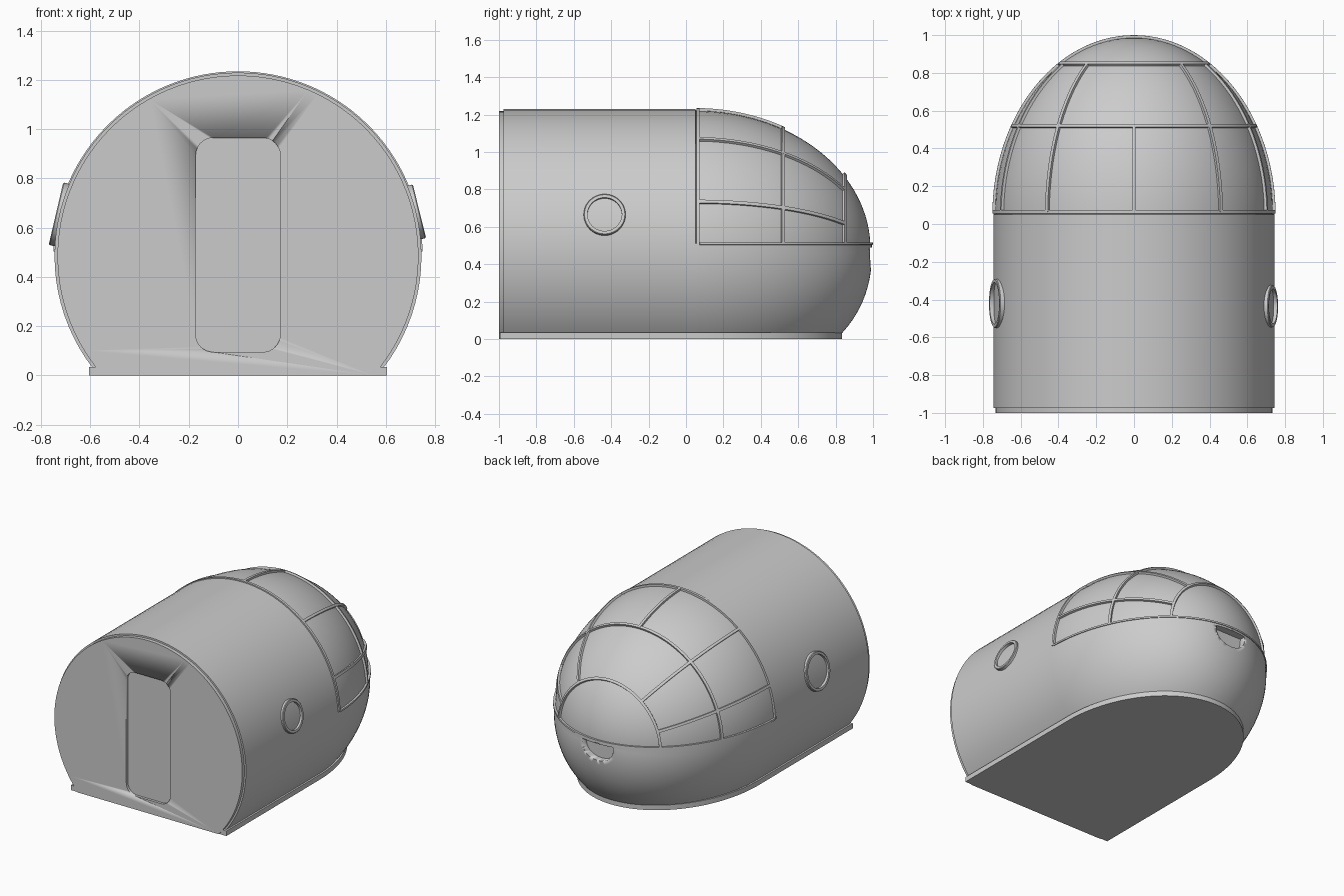
import bpy, bmesh
from math import sin, cos, asin, pi, sqrt, radians
from mathutils import Vector, Matrix

if "Cube" in bpy.data.objects:
    bpy.data.objects.remove(bpy.data.objects["Cube"])

R, C = 0.745, 0.485       # hull radius and axis height
Y0, A = 0.05, 0.945       # nose start and nose length
SILL = 0.51               # lower edge of the canopy


def make(name, bm, smooth=True):
    bmesh.ops.recalc_face_normals(bm, faces=bm.faces)
    me = bpy.data.meshes.new(name)
    bm.to_mesh(me)
    bm.free()
    ob = bpy.data.objects.new(name, me)
    bpy.context.collection.objects.link(ob)
    bpy.ops.object.select_all(action='DESELECT')
    ob.select_set(True)
    bpy.context.view_layer.objects.active = ob
    if smooth:
        bpy.ops.object.shade_smooth_by_angle(angle=radians(30))
    return ob


def loft(bm, rings, closed=True):
    """Bridge rings of points; returns the vertex rings."""
    vs = [[bm.verts.new(p) for p in r] for r in rings]
    n = len(vs[0])
    for a, b in zip(vs, vs[1:]):
        for i in range(n if closed else n - 1):
            j = (i + 1) % n
            bm.faces.new((a[i], a[j], b[j], b[i]))
    return vs


def prism(name, outline, a, b, place):
    """Extrude a 2D outline between a and b; place(u, v, w) gives 3D."""
    bm = bmesh.new()
    vs = loft(bm, [[place(u, v, w) for u, v in outline] for w in (a, b)])
    for r in vs:
        bm.faces.new(r)
    return make(name, bm)


def cut(ob, cutter):
    cutter.hide_render = True
    m = ob.modifiers.new("cut", 'BOOLEAN')
    m.operation, m.solver, m.object = 'DIFFERENCE', 'EXACT', cutter
    bpy.context.view_layer.objects.active = ob
    bpy.ops.object.modifier_apply(modifier=m.name)
    bpy.data.objects.remove(cutter)


def xz(u, v, w):
    return (u, w, v)


# Hull: cylinder running into a rounded nose that is fuller underneath
N, M = 96, 32
angles = [2 * pi * i / N for i in range(N)]


def hull_point(t, s):
    p = 2 + 0.35 * max(0, -sin(t))
    y = Y0 + A * sqrt(max(0, 1 - s ** p))
    return Vector((R * s * cos(t), y, C + R * s * sin(t)))


bm = bmesh.new()
rings = [[(R * cos(t), y, C + R * sin(t)) for t in angles] for y in (-0.975, Y0)]
rings += [[hull_point(t, sin(f)) for t in angles]
          for f in [pi / 2 - 0.004] + [pi / 2 * (1 - k / M) for k in range(1, M)]]
vs = loft(bm, rings)
bm.faces.new(vs[0])
tip = bm.verts.new((0, Y0 + A, C))
for i in range(N):
    bm.faces.new((vs[-1][i], vs[-1][(i + 1) % N], tip))
# flat underside
res = bmesh.ops.bisect_plane(bm, geom=bm.verts[:] + bm.edges[:] + bm.faces[:],
                             plane_co=(0, 0, 0.03), plane_no=(0, 0, 1), clear_inner=True)
bmesh.ops.contextual_create(
    bm, geom=[e for e in res['geom_cut'] if isinstance(e, bmesh.types.BMEdge)])
# canopy glass sits slightly below the hull skin
for z in (SILL, SILL + 0.002):
    bmesh.ops.bisect_plane(bm, geom=bm.verts[:] + bm.edges[:] + bm.faces[:],
                           plane_co=(0, 0, z), plane_no=(0, 0, 1))
bmesh.ops.recalc_face_normals(bm, faces=bm.faces)
bm.normal_update()
sunk = [(v, v.normal.copy()) for v in bm.verts
        if v.co.z > SILL + 0.001 and v.co.y > Y0 + 0.002]
for v, n in sunk:
    v.co -= n * 0.009
hull = make("hull", bm)

# Nose light pocket
pocket = [(0.12 * cos(pi * k / 16), 0.49 - 0.12 * max(0, sin(pi * k / 16)) ** 0.7)
          for k in range(17)]
cut(hull, prism("pocket_cutter", pocket, 0.94, 1.1, xz))

# Floor plate following the hull outline
half = [(0.606 * cos(pi * k / 48), Y0 + 0.785 * sin(pi * k / 48)) for k in range(49)]
prism("floor_plate", [(0.606, -0.995)] + half + [(-0.606, -0.995)], 0, 0.035,
      lambda u, v, w: (u, v, w))

# Rear wall with a recessed rounded door
r = 0.733
t0 = -asin(C / r)
wall = [(r * cos(t), C + r * sin(t))
        for t in [t0 + (pi - 2 * t0) * k / 80 for k in range(81)]]
back = prism("rear_wall", wall, -1.0, -0.97, xz)
door = []
for q, (sx, sz) in enumerate([(1, 1), (-1, 1), (-1, -1), (1, -1)]):
    for k in range(9):
        t = pi / 2 * (q + k / 8)
        door.append((sx * 0.1 + 0.072 * cos(t), 0.53 + sz * 0.363 + 0.072 * sin(t)))
cut(back, prism("door_cutter", door, -1.1, -0.982, xz))


# Canopy bars: rectangular section swept over the nose surface
def bar(name, pts, w=0.009):
    pts = [Vector(p) for p in pts]
    bm = bmesh.new()
    rings = []
    for i, p in enumerate(pts):
        n = Vector((p.x / R ** 2, (p.y - Y0) / A ** 2, (p.z - C) / R ** 2)).normalized()
        t = pts[min(i + 1, len(pts) - 1)] - pts[max(i - 1, 0)]
        s = t.cross(n).normalized() * w
        rings.append([p + s - n * 0.02, p + s + n * 0.005,
                      p - s + n * 0.005, p - s - n * 0.02])
    vs = loft(bm, rings)
    bm.faces.new(vs[0])
    bm.faces.new(vs[-1])
    make(name, bm)


def ring_scale(y):
    return sqrt(1 - ((y - Y0) / A) ** 2)


def steps(a, b, n):
    return [a + (b - a) * k / n for k in range(n + 1)]


for i, y in enumerate((0.064, 0.52, 0.85)):
    s = ring_scale(y)
    t0 = asin((SILL - C) / (R * s))
    bar(f"canopy_arch_{i + 1}", [hull_point(t, s) for t in steps(t0, pi - t0, 64)])
for deg, end in ((90, 0.52), (51.8, 0.85), (128.2, 0.85), (19.6, 0.85), (160.4, 0.85)):
    bar(f"canopy_rib_{deg:.0f}",
        [hull_point(radians(deg), ring_scale(y)) for y in steps(0.064, end, 24)])
h = SILL - C
sill = []
for a in steps(0.02, pi - 0.02, 80):
    x = 0.7445 * cos(a)
    sill.append((x, Y0 + A * sqrt(max(0, 1 - (x * x + h * h) / R ** 2)), SILL))
bar("canopy_sill", sill, 0.006)

# Portholes: flat rings standing on the curved sides
for side, y, z, ro in ((1, -0.435, 0.665, 0.112), (-1, -0.42, 0.655, 0.13)):
    tilt = asin((z - C) / 0.75)
    rot = Matrix.Rotation(-tilt, 4, 'Y')

    def spot(d, rad, t):
        p = rot @ Vector((d, rad * cos(t), rad * sin(t)))
        return Vector((side * p.x, y + p.y, C + p.z))

    ri = ro - 0.02
    bm = bmesh.new()
    prof = [(0.70, ro), (0.755, ro), (0.759, ro - 0.004), (0.759, ri), (0.70, ri), (0.70, ro)]
    loft(bm, [[spot(d, q, 2 * pi * k / 48) for k in range(48)] for d, q in prof])
    bmesh.ops.remove_doubles(bm, verts=bm.verts, dist=1e-5)
    label = "right" if side > 0 else "left"
    make(f"porthole_ring_{label}", bm)
